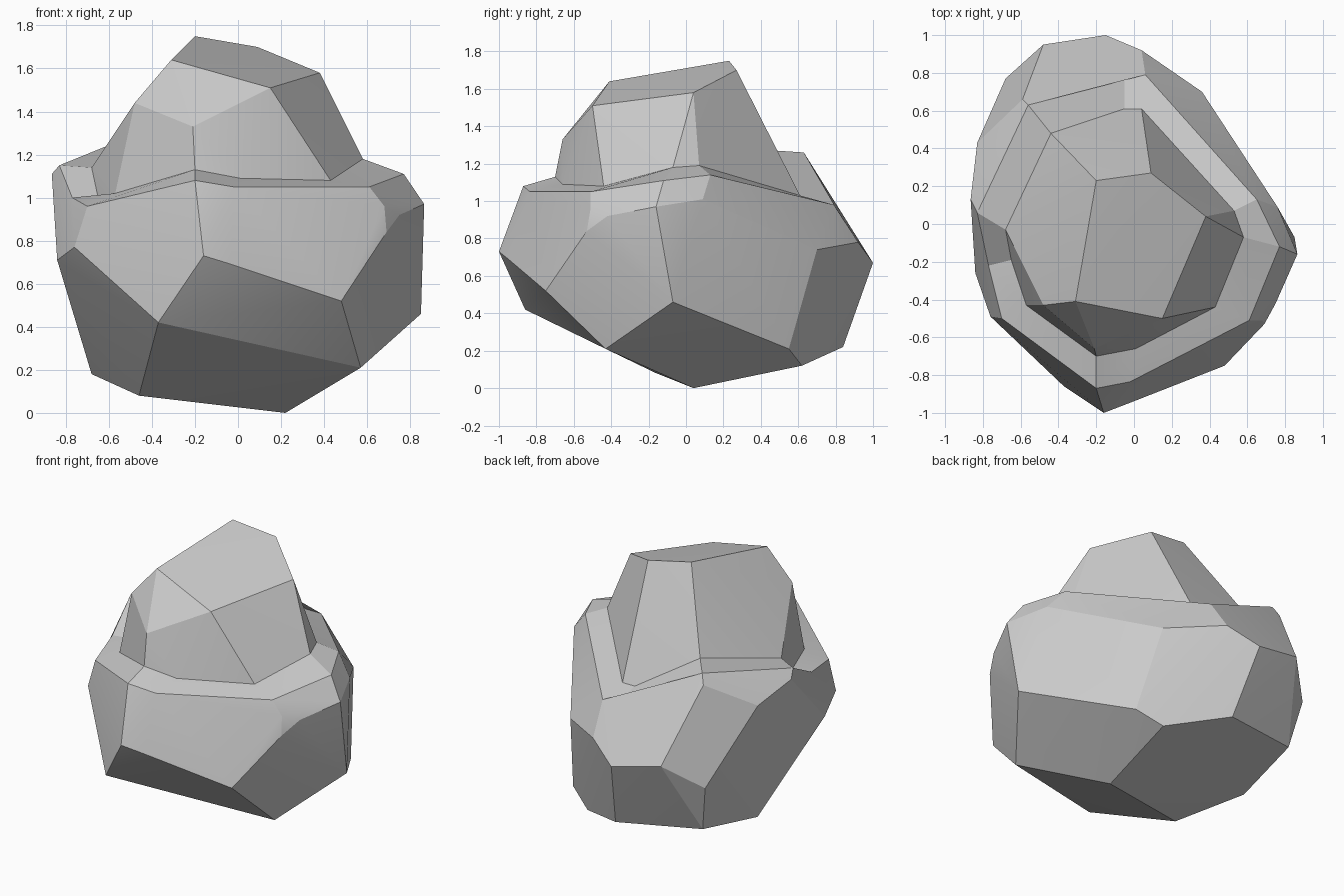
import bpy, bmesh, math
from mathutils import Vector

if "Cube" in bpy.data.objects:
    bpy.data.objects.remove(bpy.data.objects["Cube"])

# outer lip of the ledge and the matching foot of the upper rock, same order
rim = [(-.20,-.87,1.08), (-.02,-.835,1.05), (.61,-.51,1.05), (.77,-.12,1.11), (.65,.13,1.14),
       (.06,.79,.98), (-.05,.79,.98), (-.56,.63,1.26), (-.83,.06,1.15), (-.70,-.50,.96)]
foot = [(-.20,-.70,1.13), (.01,-.66,1.09), (.43,-.44,1.08), (.58,-.07,1.18), (.53,.07,1.19),
        (.04,.61,1.03), (-.05,.61,1.03), (-.44,.48,1.27), (-.68,-.03,1.14), (-.57,-.43,1.02)]
step_out, step_in = (-.77,-.22,1.0), (-.65,-.19,1.0)

# corners of the lower boulder: bottom, waist, shoulders
bottom = [(.22,.04,0), (.57,-.43,.21), (.85,-.07,.46), (.445,.55,.21), (.29,.62,.12),
          (-.07,.84,.22), (-.62,.71,.27), (-.68,.22,.18), (-.46,-.16,.08), (-.37,-.86,.42)]
waist = [(.48,-.75,.52), (-.16,-1,.73), (-.03,-.95,.69), (-.76,-.49,.77), (-.84,-.26,.71),
         (-.68,.77,.58), (-.48,.95,.74), (-.15,1,.67), (.04,.92,.78), (.36,.70,.74)]
shoulder = [(.69,-.53,.84), (.68,-.51,.96), (.75,-.42,.92), (.865,-.16,.97), (.76,.09,1.01),
            (-.83,.43,1.04), (-.865,.13,1.11), (-.59,.66,1.20)]

# corners of the upper boulder
crown = [(-.20,.23,1.75), (.09,.27,1.70), (.38,.04,1.58), (.15,-.50,1.51),
         (-.31,-.41,1.64), (-.21,-.66,1.33), (-.48,-.43,1.44)]


def hull(points):
    bm = bmesh.new()
    for p in points:
        bm.verts.new(p)
    bmesh.ops.convex_hull(bm, input=bm.verts[:])
    loose = [v for v in bm.verts if not v.link_faces]
    bmesh.ops.delete(bm, geom=loose, context='VERTS')
    return bm


def at(bm, p):
    """Existing vertex at p, or a new one."""
    for v in bm.verts:
        if (v.co - Vector(p)).length < 1e-4:
            return v
    return bm.verts.new(p)


def finish(bm, name):
    bmesh.ops.recalc_face_normals(bm, faces=bm.faces[:])
    me = bpy.data.meshes.new(name)
    bm.to_mesh(me)
    bm.free()
    ob = bpy.data.objects.new(name, me)
    bpy.context.collection.objects.link(ob)
    bpy.ops.object.select_all(action='DESELECT')
    ob.select_set(True)
    bpy.context.view_layer.objects.active = ob
    bpy.ops.object.shade_smooth_by_angle(angle=math.radians(18))
    return ob


# lower boulder: hull opened at the top, then a ledge strip to the foot ring
bm = hull(bottom + waist + shoulder + rim)
ring = {at(bm, p) for p in rim}
bmesh.ops.delete(bm, geom=[f for f in bm.faces if set(f.verts) <= ring], context='FACES_ONLY')
edge = bm.edges.get((at(bm, rim[8]), at(bm, rim[9])))
if edge:
    _, v = bmesh.utils.edge_split(edge, edge.verts[0], .5)
    v.co = step_out
outer = [at(bm, p) for p in rim[:9] + [step_out] + rim[9:]]
inner = [bm.verts.new(p) for p in foot[:9] + [step_in] + foot[9:]]
for i in range(len(outer)):
    j = (i + 1) % len(outer)
    bm.faces.new((outer[i], outer[j], inner[j], inner[i]))
stray = [e for e in bm.edges if not e.link_faces]
bmesh.ops.delete(bm, geom=stray, context='EDGES')
finish(bm, "lower_boulder")

# upper boulder
finish(hull(foot + [step_in] + crown), "upper_boulder")
